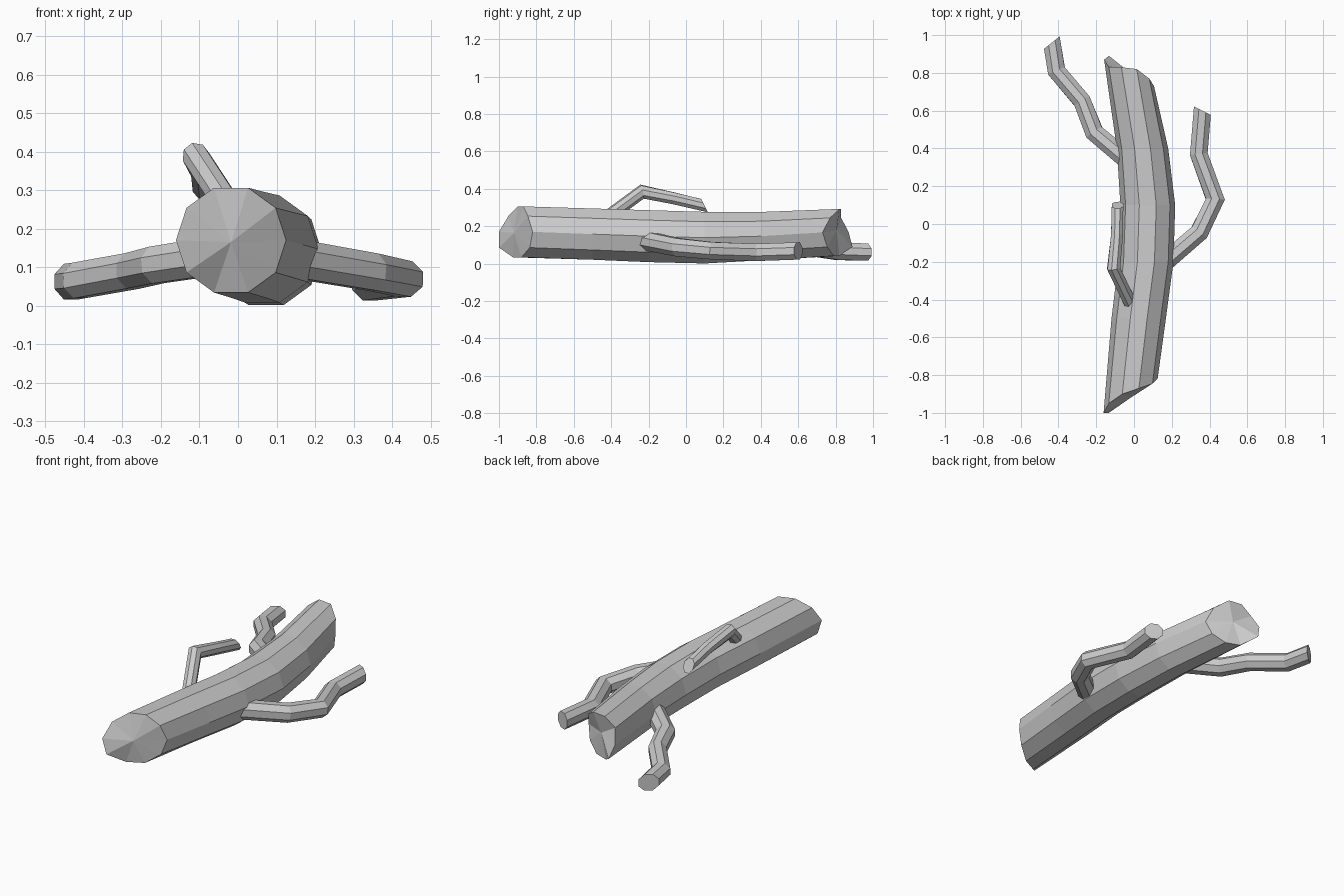
import bpy
from math import sin, cos, tau
from mathutils import Vector

if "Cube" in bpy.data.objects:
    bpy.data.objects.remove(bpy.data.objects["Cube"])


def make_object(name, verts, faces):
    mesh = bpy.data.meshes.new(name)
    mesh.from_pydata(verts, [], faces)
    mesh.update()
    obj = bpy.data.objects.new(name, mesh)
    bpy.context.collection.objects.link(obj)
    return obj


def side_faces(rings, n):
    return [(r * n + i, r * n + (i + 1) % n, (r + 1) * n + (i + 1) % n, (r + 1) * n + i)
            for r in range(rings - 1) for i in range(n)]


# Trunk: ten-sided bowed log with ragged broken ends
N = 10
front_y = [-.82, -.845, -.87, -.90, -.95, -1.0, -1.0, -.925, -.88, -.835]
back_y = [.73, .77, .82, .83, .83, .87, .89, .82, .79, .755]
sections = [(-.018, front_y, .170, .143), (.025, [-.5] * N, .158, .144),
            (.063, [-.2] * N, .147, .146), (.073, [.1] * N, .139, .145),
            (.045, [.4] * N, .147, .136), (-.026, back_y, .167, .132)]
verts = [(cx + r * cos(tau * i / N), ys[i], cz + r * sin(tau * i / N))
         for cx, ys, cz, r in sections for i in range(N)]
faces = [f[::-1] for f in side_faces(len(sections), N)]
last = (len(sections) - 1) * N
verts += [(-.018, -.92, .165), (-.026, .805, .18)]
a, b = len(verts) - 2, len(verts) - 1
for i in range(N):
    j = (i + 1) % N
    faces.append((i, j, a))
    faces.append((last + j, last + i, b))
make_object("trunk", verts, faces)


# Branches: mitred crooked tubes with slanted cut ends
def branch(name, path, radii, cut, n=8):
    pts = [Vector(p) for p in path]
    dirs = [(q - p).normalized() for p, q in zip(pts, pts[1:])]
    verts = []
    for k, p in enumerate(pts):
        d = dirs[max(k - 1, 0)]
        if k == 0:
            normal = d
        elif k < len(dirs):
            normal = dirs[k - 1] + dirs[k]
        else:
            normal = Vector(cut)
        u = d.cross(Vector((0, 0, 1))).normalized()
        v = u.cross(d)
        for i in range(n):
            t = tau * (i + .5) / n
            o = (u * cos(t) + v * sin(t)) * radii[k]
            verts.append(p + o - d * (o.dot(normal) / d.dot(normal)))
    end = (len(pts) - 1) * n
    faces = [f[::-1] for f in side_faces(len(pts), n)]
    faces += [tuple(range(n)), tuple(end + i for i in reversed(range(n)))]
    obj = make_object(name, verts, [f[::-1] for f in faces])
    return obj


branch("right_branch",
       [(.13, -.23, .125), (.345, -.045, .088), (.43, .13, .07), (.343, .37, .06), (.362, .60, .068)],
       [.054, .052, .05, .05, .05], (.5, 1, 0))
branch("left_branch",
       [(-.02, .325, .135), (-.21, .485, .106), (-.275, .65, .09), (-.41, .81, .066), (-.435, .96, .062)],
       [.054, .052, .05, .05, .05], (-.8, 1, 0))
branch("top_branch",
       [(0, -.46, .22), (-.108, -.235, .385), (-.09, -.06, .348), (-.087, .10, .31)],
       [.036, .036, .034, .033], (0, 1, .5))
